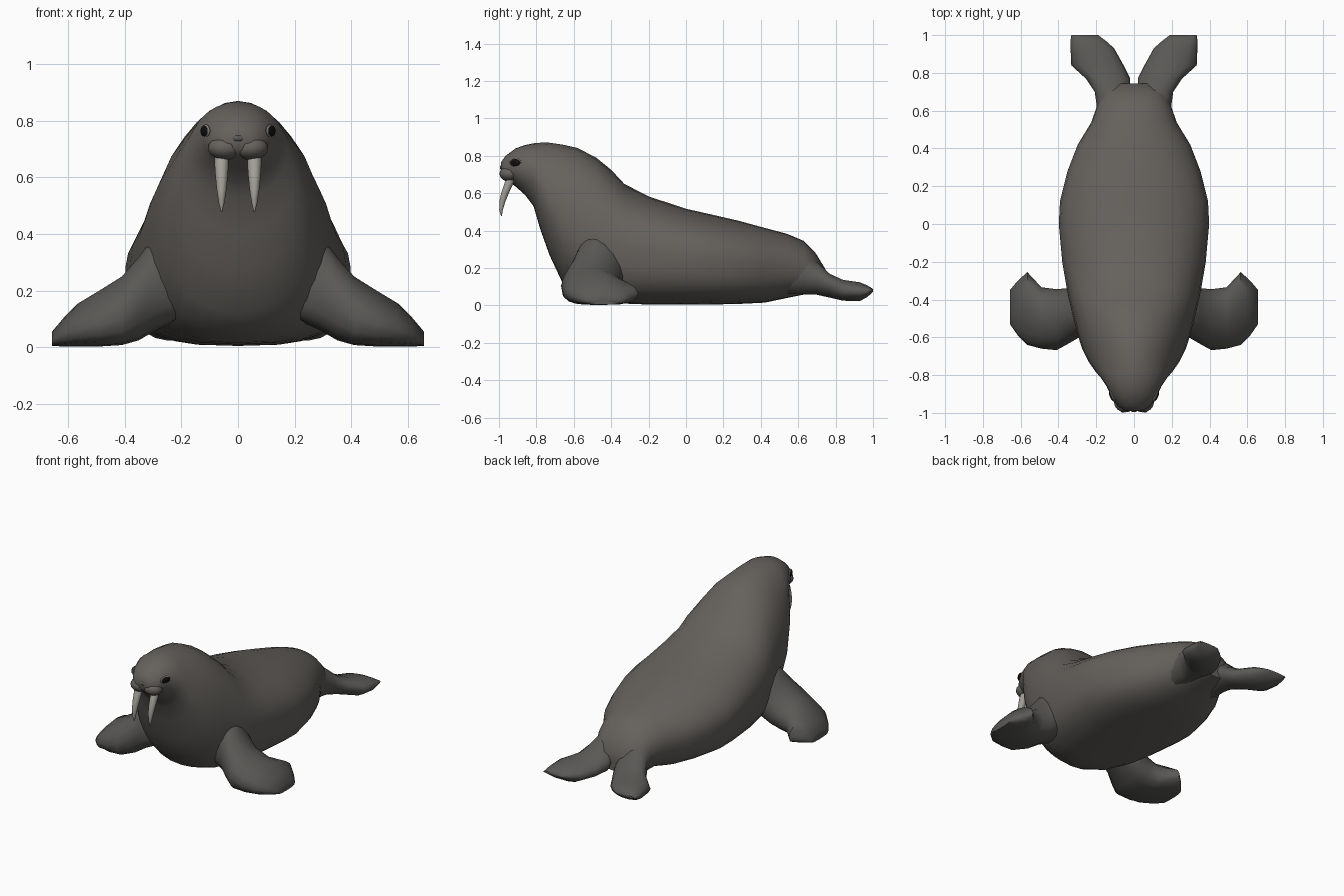
import bpy, bmesh, math
from mathutils import Vector


def material(name, r, g, b):
    m = bpy.data.materials.new(name)
    m.diffuse_color = (r, g, b, 1)
    return m


HIDE = material("hide", 0.13, 0.12, 0.11)
SKIN = material("flipper_skin", 0.10, 0.098, 0.092)
IVORY = material("ivory", 0.36, 0.35, 0.31)
BLACK = material("black", 0.005, 0.005, 0.005)
RIM = material("eye_rim", 0.22, 0.21, 0.2)


def loft(name, rings, mat, angle=60):
    """Skin a list of closed point rings and cap both ends."""
    bm = bmesh.new()
    rows = [[bm.verts.new(p) for p in ring] for ring in rings]
    n = len(rows[0])
    for a, b in zip(rows, rows[1:]):
        for i in range(n):
            j = (i + 1) % n
            bm.faces.new((a[i], a[j], b[j], b[i]))
    for row in (rows[0], rows[-1]):
        c = sum((v.co for v in row), Vector()) / n
        tip = bm.verts.new(c)
        for i in range(n):
            bm.faces.new((row[i], row[(i + 1) % n], tip))
    bmesh.ops.recalc_face_normals(bm, faces=bm.faces)
    me = bpy.data.meshes.new(name)
    bm.to_mesh(me)
    bm.free()
    ob = bpy.data.objects.new(name, me)
    bpy.context.collection.objects.link(ob)
    me.materials.append(mat)
    smooth(ob, angle)
    return ob


def smooth(ob, angle=60):
    bpy.ops.object.select_all(action='DESELECT')
    ob.select_set(True)
    bpy.context.view_layer.objects.active = ob
    bpy.ops.object.shade_smooth_by_angle(angle=math.radians(angle))


def outline(w, low, mid, high, n_top, n_bot, count):
    """Superellipse with separate upper and lower halves: (across, z) pairs."""
    pts = []
    for i in range(count):
        a = 2 * math.pi * i / count
        c, s = math.cos(a), math.sin(a)
        e = 2 / (n_top if s >= 0 else n_bot)
        h = high - mid if s >= 0 else mid - low
        pts.append((w * math.copysign(abs(c) ** e, c),
                    mid + h * math.copysign(abs(s) ** e, s)))
    return pts


def ball(name, loc, scale, mat, turn=0):
    bpy.ops.mesh.primitive_uv_sphere_add(segments=16, ring_count=10, radius=1,
                                         location=loc, rotation=(0, 0, turn))
    ob = bpy.context.object
    ob.name = name
    ob.scale = scale
    ob.data.materials.append(mat)
    smooth(ob)
    return ob


# Body, snout to rump: y, bottom, widest height, top, half width, upper and lower roundness
body = [
    (-0.990, 0.700, 0.725, 0.765, 0.045, 2, 2),
    (-0.965, 0.675, 0.725, 0.800, 0.085, 2, 2),
    (-0.910, 0.635, 0.745, 0.840, 0.122, 2, 2),
    (-0.860, 0.590, 0.725, 0.858, 0.145, 2, 2),
    (-0.815, 0.530, 0.690, 0.867, 0.175, 2, 2),
    (-0.780, 0.410, 0.620, 0.870, 0.205, 1.9, 2),
    (-0.730, 0.270, 0.540, 0.870, 0.240, 1.9, 2),
    (-0.660, 0.120, 0.460, 0.860, 0.275, 1.9, 2.1),
    (-0.580, 0.050, 0.400, 0.842, 0.300, 2, 2.3),
    (-0.480, 0.015, 0.360, 0.790, 0.325, 2, 2.6),
    (-0.400, 0.010, 0.340, 0.725, 0.345, 2, 2.8),
    (-0.330, 0.010, 0.320, 0.650, 0.358, 2, 3),
    (-0.200, 0.005, 0.300, 0.583, 0.380, 2, 3),
    (0.000, 0.005, 0.280, 0.517, 0.398, 2, 3),
    (0.120, 0.005, 0.260, 0.490, 0.392, 2, 3),
    (0.280, 0.008, 0.240, 0.453, 0.352, 2, 2.8),
    (0.420, 0.015, 0.230, 0.415, 0.298, 2, 2.6),
    (0.540, 0.040, 0.210, 0.383, 0.225, 2.1, 2.4),
    (0.630, 0.058, 0.190, 0.345, 0.195, 2.2, 2.2),
    (0.690, 0.065, 0.170, 0.285, 0.165, 2.2, 2),
    (0.745, 0.075, 0.130, 0.195, 0.110, 2, 2),
]
loft("body", [[(x, y, z) for x, z in outline(w, lo, mid, hi, nt, nb, 28)]
              for y, lo, mid, hi, w, nt, nb in body], HIDE)

# Front flippers, shoulder to tip: x, front y, back y, bottom, top
front_flipper = [
    (0.20, -0.57, -0.36, 0.100, 0.440),
    (0.29, -0.60, -0.33, 0.060, 0.400),
    (0.35, -0.635, -0.34, 0.025, 0.320),
    (0.41, -0.668, -0.345, 0.008, 0.250),
    (0.49, -0.660, -0.335, 0.003, 0.200),
    (0.565, -0.640, -0.255, 0.003, 0.155),
    (0.615, -0.590, -0.300, 0.003, 0.105),
    (0.657, -0.530, -0.350, 0.005, 0.055),
]
# Rear flippers, rump to tip: y, inner x, outer x, bottom, top
rear_flipper = [
    (0.54, 0.03, 0.200, 0.060, 0.260),
    (0.63, 0.02, 0.198, 0.058, 0.270),
    (0.70, 0.02, 0.208, 0.055, 0.235),
    (0.77, 0.02, 0.255, 0.040, 0.170),
    (0.84, 0.055, 0.332, 0.024, 0.138),
    (0.93, 0.105, 0.336, 0.022, 0.125),
    (0.97, 0.150, 0.336, 0.045, 0.108),
    (1.00, 0.190, 0.332, 0.072, 0.088),
]
# Tusk path: y, z, radius
tusk = [(-0.930, 0.695, 0.024), (-0.948, 0.650, 0.025), (-0.966, 0.605, 0.022),
        (-0.982, 0.555, 0.017), (-0.989, 0.510, 0.010), (-0.987, 0.477, 0.002)]

for side, s in (("left", 1), ("right", -1)):
    rings = []
    for x, y0, y1, lo, hi in front_flipper:
        o = outline((y1 - y0) / 2, lo, lo + (hi - lo) * 0.4, hi, 1.8, 2.8, 16)
        rings.append([(s * x, (y0 + y1) / 2 + d, z) for d, z in o])
    loft("front_flipper_" + side, rings, SKIN)

    rings = []
    for y, x0, x1, lo, hi in rear_flipper:
        o = outline((x1 - x0) / 2, lo, (lo + hi) / 2, hi, 2, 2, 14)
        rings.append([(s * ((x0 + x1) / 2 + d), y, z) for d, z in o])
    loft("rear_flipper_" + side, rings, SKIN)

    rings = [[(s * 0.058 + r * math.cos(k * math.pi / 5), y + r * math.sin(k * math.pi / 5), z)
              for k in range(10)] for y, z, r in tusk]
    loft("tusk_" + side, rings, IVORY)

    # Muzzle pad, eye and its pale rim
    ball("muzzle_pad_" + side, (s * 0.046, -0.943, 0.704), (0.060, 0.054, 0.042), HIDE)
    ball("eye_rim_" + side, (s * 0.114, -0.912, 0.764), (0.009, 0.035, 0.023), RIM, -s * 0.42)
    ball("eye_" + side, (s * 0.116, -0.912, 0.764), (0.012, 0.031, 0.020), BLACK, -s * 0.42)

# Nose between the muzzle pads
ball("nose", (0, -0.972, 0.738), (0.030, 0.024, 0.016), SKIN)
